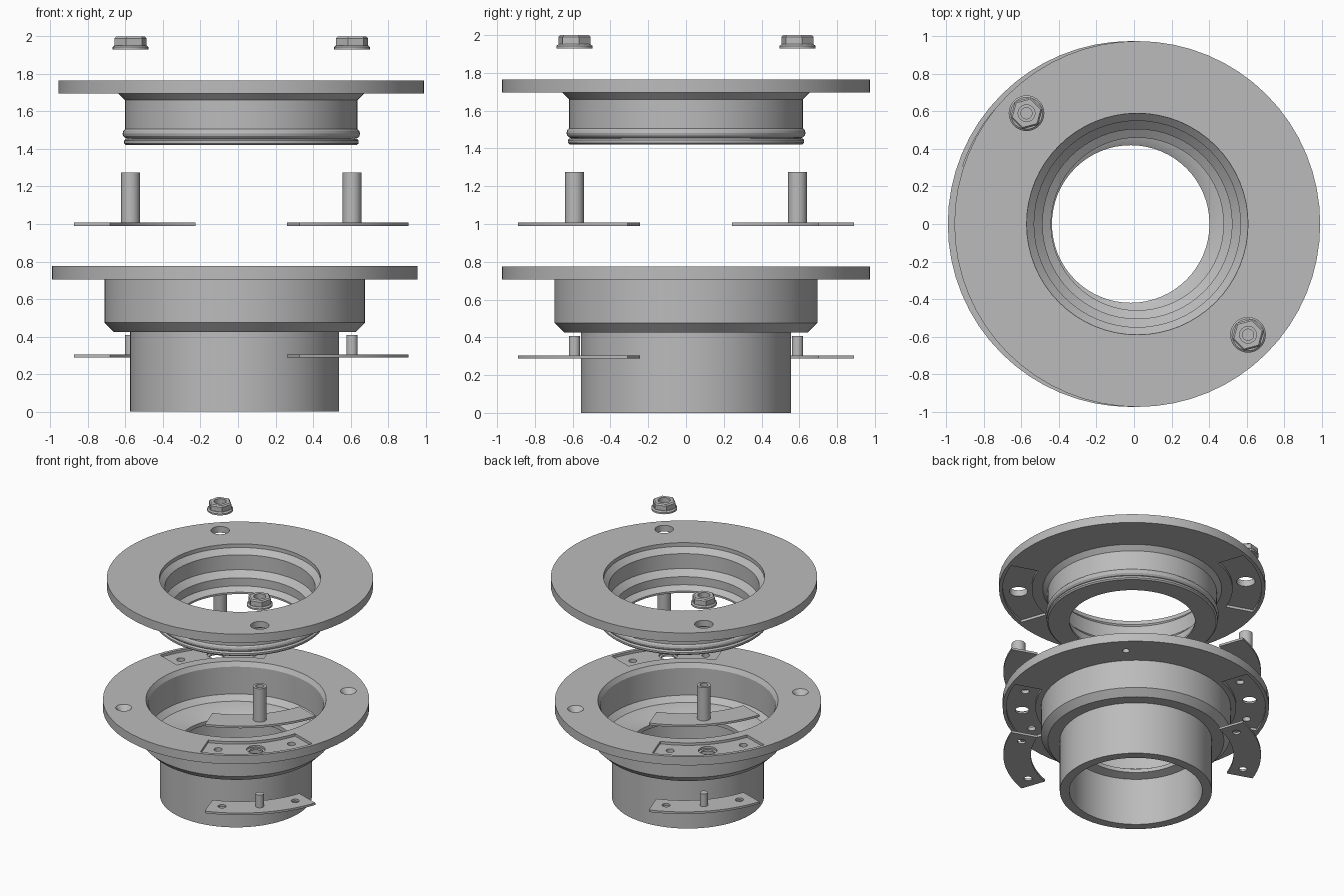
import bpy, bmesh
from math import radians, sin, cos

cube = bpy.data.objects.get("Cube")
if cube:
    bpy.data.objects.remove(cube, do_unlink=True)

GREY = 0.5
grey = bpy.data.materials.new("plain grey")
grey.use_nodes = True
grey.diffuse_color = (GREY, GREY, GREY, 1)
grey.node_tree.nodes["Principled BSDF"].inputs["Base Color"].default_value = (GREY, GREY, GREY, 1)

UPPER_X, LOWER_X = 0.0175, -0.0175   # axis of each ring
BOLT_R = 0.835                       # bolt circle radius
SIDES = (-45, 135)                   # directions of the two bolts


def lathe(name, profile, x=0, y=0, steps=64, start=0, sweep=360):
    """Revolve a closed (radius, z) profile; a part sweep gets flat ends."""
    bm = bmesh.new()
    full = sweep == 360
    rings = []
    for i in range(steps if full else steps + 1):
        a = radians(start + sweep * i / steps)
        rings.append([bm.verts.new((x + r * cos(a), y + r * sin(a), z)) for r, z in profile])
    n = len(profile)
    for i in range(steps):
        one, two = rings[i], rings[(i + 1) % len(rings)]
        for j in range(n):
            k = (j + 1) % n
            if profile[j][0] or profile[k][0]:
                bm.faces.new((one[j], one[k], two[k], two[j]))
    if not full:
        bm.faces.new(rings[0])
        bm.faces.new(rings[-1])
    bmesh.ops.remove_doubles(bm, verts=bm.verts, dist=1e-5)
    bmesh.ops.recalc_face_normals(bm, faces=bm.faces)
    mesh = bpy.data.meshes.new(name)
    bm.to_mesh(mesh)
    bm.free()
    mesh.materials.append(grey)
    obj = bpy.data.objects.new(name, mesh)
    bpy.context.collection.objects.link(obj)
    return obj


def rod(name, r, z0, z1, x, y, r_top=None, steps=24, start=0):
    top = r if r_top is None else r_top
    return lathe(name, [(0, z0), (r, z0), (top, z1), (0, z1)], x, y, steps, start)


def sector(name, r0, r1, z0, z1, x, angle, half):
    return lathe(name, [(r0, z0), (r1, z0), (r1, z1), (r0, z1)], x, 0, 16, angle - half, 2 * half)


def at(x, angle, r=BOLT_R):
    return x + r * cos(radians(angle)), r * sin(radians(angle))


def select(obj):
    bpy.ops.object.select_all(action='DESELECT')
    obj.select_set(True)
    bpy.context.view_layer.objects.active = obj


def cut(obj, cutters):
    for c in cutters:
        c.hide_render = True
        mod = obj.modifiers.new("cut", 'BOOLEAN')
        mod.operation, mod.solver, mod.object = 'DIFFERENCE', 'EXACT', c
        select(obj)
        bpy.ops.object.modifier_apply(modifier=mod.name)
        bpy.data.objects.remove(c, do_unlink=True)


def smooth(obj):
    select(obj)
    bpy.ops.object.shade_smooth_by_angle(angle=radians(28))


# Upper ring: flange, neck and stepped bore
upper = lathe("upper_flange", [
    (0.59, 1.765), (0.975, 1.765), (0.975, 1.695), (0.655, 1.695), (0.62, 1.66),
    (0.62, 1.505), (0.605, 1.5), (0.605, 1.455), (0.618, 1.452), (0.626, 1.444),
    (0.626, 1.43), (0.615, 1.42), (0.46, 1.42), (0.46, 1.435), (0.505, 1.53),
    (0.505, 1.575), (0.55, 1.69), (0.59, 1.735)][:13] + [
    (0.46, 1.435), (0.505, 1.465), (0.505, 1.53), (0.55, 1.575), (0.55, 1.695),
    (0.59, 1.735)], UPPER_X)
cutters = []
for side in SIDES:
    cutters.append(sector("pocket_cutter", 0.735, 0.948, 1.65, 1.715, UPPER_X, side, 26))
    cutters.append(rod("hole_cutter", 0.068, 1.6, 1.9, *at(UPPER_X, side)))
cut(upper, cutters)
smooth(upper)

# Seal ring around the neck
seal = lathe("seal_ring", [(0.605 + 0.028 * cos(radians(a)), 1.482 + 0.028 * sin(radians(a)))
                           for a in range(0, 360, 30)], UPPER_X)
smooth(seal)

# Lower ring: flange, socket body and pipe
lower = lathe("lower_flange", [
    (0.66, 0.775), (0.975, 0.775), (0.975, 0.705), (0.695, 0.705), (0.695, 0.475),
    (0.645, 0.425), (0.557, 0.425), (0.557, 0), (0.487, 0), (0.487, 0.38),
    (0.42, 0.4), (0.42, 0.43), (0.47, 0.46), (0.6, 0.48), (0.64, 0.52), (0.64, 0.74)], LOWER_X)
cutters = []
for side in SIDES:
    for z0, z1 in ((0.755, 0.85), (0.65, 0.725)):
        cutters.append(sector("pocket_cutter", 0.735, 0.948, z0, z1, LOWER_X, side, 26))
    cutters.append(rod("bolt_cutter", 0.05, 0.6, 0.9, *at(LOWER_X, side)))
    cutters.append(rod("bore_cutter", 0.068, 0.74, 0.9, *at(LOWER_X, side)))
    for turn in (-19, 19):
        cutters.append(rod("screw_cutter", 0.03, 0.6, 0.9, *at(LOWER_X, side + turn)))
    # countersunk hole a quarter turn away
    spot = at(LOWER_X, side + 90)
    cutters.append(rod("screw_cutter", 0.026, 0.6, 0.9, *spot))
    cutters.append(rod("sink_cutter", 0.026, 0.735, 0.78, *spot, r_top=0.063))
cut(lower, cutters)
smooth(lower)

# Curved plates, studs and nuts on both sides
for side, word in zip(SIDES, ("front", "back")):
    spot = at(UPPER_X, side)

    plate = sector(word + "_upper_plate", 0.742, 0.943, 0.99, 1.007, UPPER_X, side, 25.8)
    smooth(plate)
    stud = rod(word + "_upper_stud", 0.05, 1.0, 1.275, *spot)
    cut(stud, [rod("socket_cutter", 0.03, 1.1, 1.4, *spot)])
    smooth(stud)

    plate = sector(word + "_lower_plate", 0.742, 0.943, 0.288, 0.305, UPPER_X, side, 25.8)
    cut(plate, [rod("screw_cutter", 0.03, 0.2, 0.4, *at(UPPER_X, side + t)) for t in (-19, 19)])
    smooth(plate)
    smooth(rod(word + "_lower_stud", 0.03, 0.3, 0.407, *spot))

    collar = lathe(word + "_nut_collar", [(0.045, 1.93), (0.095, 1.93), (0.095, 1.943),
                                          (0.085, 1.952), (0.045, 1.952)], *spot, steps=32)
    smooth(collar)
    nut = lathe(word + "_nut", [(0, 1.945), (0.088, 1.945), (0.088, 1.99), (0.078, 2.0), (0, 2.0)],
                *spot, steps=6, start=15)
    cut(nut, [rod("thread_cutter", 0.045, 1.9, 2.1, *spot)])
    smooth(nut)
